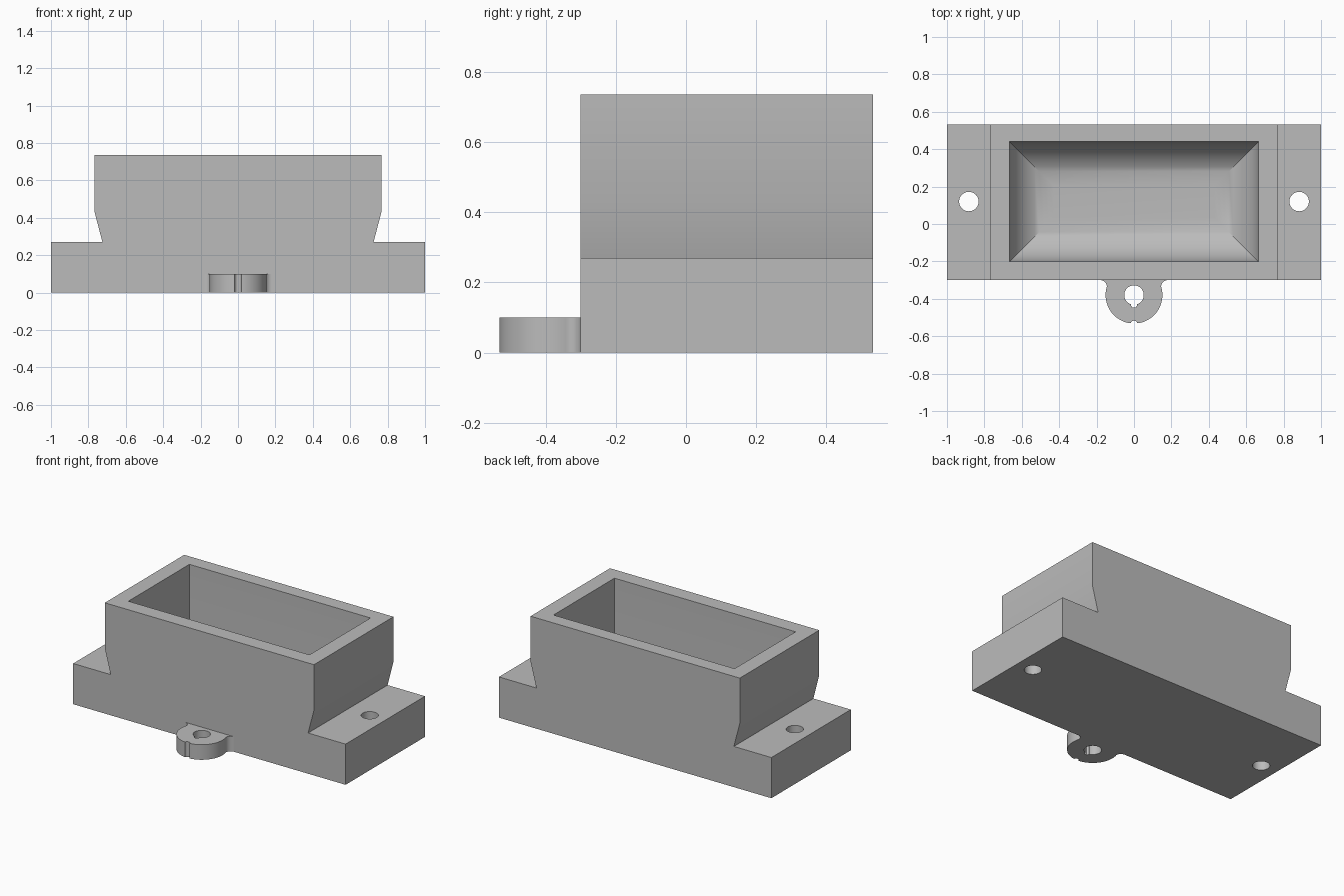
import bpy, bmesh
from math import sin, cos, pi, radians
from mathutils import Vector

cube = bpy.data.objects.get("Cube")
if cube:
    bpy.data.objects.remove(cube, do_unlink=True)

grey = bpy.data.materials.new("light grey")
grey.use_nodes = True
GREY = (0.5, 0.5, 0.5, 1)
grey.diffuse_color = GREY
grey.node_tree.nodes["Principled BSDF"].inputs["Base Color"].default_value = GREY


def make_object(name, bm):
    bmesh.ops.recalc_face_normals(bm, faces=bm.faces)
    mesh = bpy.data.meshes.new(name)
    bm.to_mesh(mesh)
    bm.free()
    obj = bpy.data.objects.new(name, mesh)
    mesh.materials.append(grey)
    bpy.context.collection.objects.link(obj)
    return obj


def extrude(name, points, offset):
    """Closed polygon pushed along an offset."""
    bm = bmesh.new()
    face = bm.faces.new([bm.verts.new(p) for p in points])
    moved = bmesh.ops.extrude_face_region(bm, geom=[face], use_keep_orig=True)
    verts = [v for v in moved["geom"] if isinstance(v, bmesh.types.BMVert)]
    bmesh.ops.translate(bm, verts=verts, vec=Vector(offset))
    return make_object(name, bm)


def arc(cx, cy, r, start, end, steps):
    angles = [radians(start + (end - start) * i / steps) for i in range(steps + 1)]
    return [(cx + r * cos(a), cy + r * sin(a)) for a in angles]


def pin(x, y, r):
    """Upright round cutter through everything."""
    ring = arc(x, y, r, 0, 360, 40)[:-1]
    return extrude("hole_cutter", [(px, py, -0.2) for px, py in ring], (0, 0, 0.8))


def cut(obj, cutter):
    mod = obj.modifiers.new("cut", "BOOLEAN")
    mod.operation = "DIFFERENCE"
    mod.solver = "EXACT"
    mod.object = cutter
    bpy.context.view_layer.objects.active = obj
    bpy.ops.object.modifier_apply(modifier=mod.name)
    bpy.data.objects.remove(cutter, do_unlink=True)


def smooth(obj):
    bpy.ops.object.select_all(action="DESELECT")
    obj.select_set(True)
    bpy.context.view_layer.objects.active = obj
    bpy.ops.object.shade_smooth_by_angle(angle=radians(30))


FRONT, BACK, TOP = -0.30, 0.533, 0.735

# Body: flanged base with a flared box above it
half = [(1, 0), (1, 0.27), (0.725, 0.27), (0.768, 0.435), (0.768, TOP)]
outline = half + [(-x, z) for x, z in reversed(half)]
body = extrude("body", [(x, FRONT, z) for x, z in outline], (0, BACK - FRONT, 0))

# Pocket: straight walls, rounded into the floor, with mitred corners
FLOOR, ROUND, MID_Y = 0.10, 0.235, 0.12
levels = [(0, TOP + 0.1)]
for i in range(15):
    a = pi / 2 * i / 14
    levels.append((ROUND * (1 - cos(a)), FLOOR + ROUND * (1 - sin(a))))
bm = bmesh.new()
rings = []
for inset, z in levels:
    hx, hy = 0.665 - inset, 0.32 - inset
    rings.append([bm.verts.new((sx * hx, MID_Y + sy * hy, z))
                  for sx, sy in ((-1, -1), (1, -1), (1, 1), (-1, 1))])
for a, b in zip(rings, rings[1:]):
    for i in range(4):
        j = (i + 1) % 4
        bm.faces.new((a[i], a[j], b[j], b[i]))
bm.faces.new(rings[0])
bm.faces.new(rings[-1])
cut(body, make_object("pocket_cutter", bm))

# Mounting holes in the flanges
for side in (-1, 1):
    cut(body, pin(side * 0.883, MID_Y, 0.052))
smooth(body)

# Front lug: round tab with filleted neck
LUG_Y = -0.38
neck = arc(0.18, FRONT - 0.035, 0.035, 90, 180, 8)
tab = arc(0, LUG_Y, 0.152, 14, -194, 48)
outline = neck + tab + [(-x, y) for x, y in reversed(neck)]
lug = extrude("front_lug", [(x, y, 0) for x, y in outline], (0, 0, 0.10))

# Lug bore, its key slot and the outer groove
cut(lug, pin(0, LUG_Y, 0.052))
slot = [(-0.016, LUG_Y), (0.016, LUG_Y), (0.016, -0.436),
        (0.008, -0.447), (-0.008, -0.447), (-0.016, -0.436)]
cut(lug, extrude("slot_cutter", [(x, y, -0.2) for x, y in slot], (0, 0, 0.8)))
cut(lug, pin(0, -0.535, 0.018))
smooth(lug)
